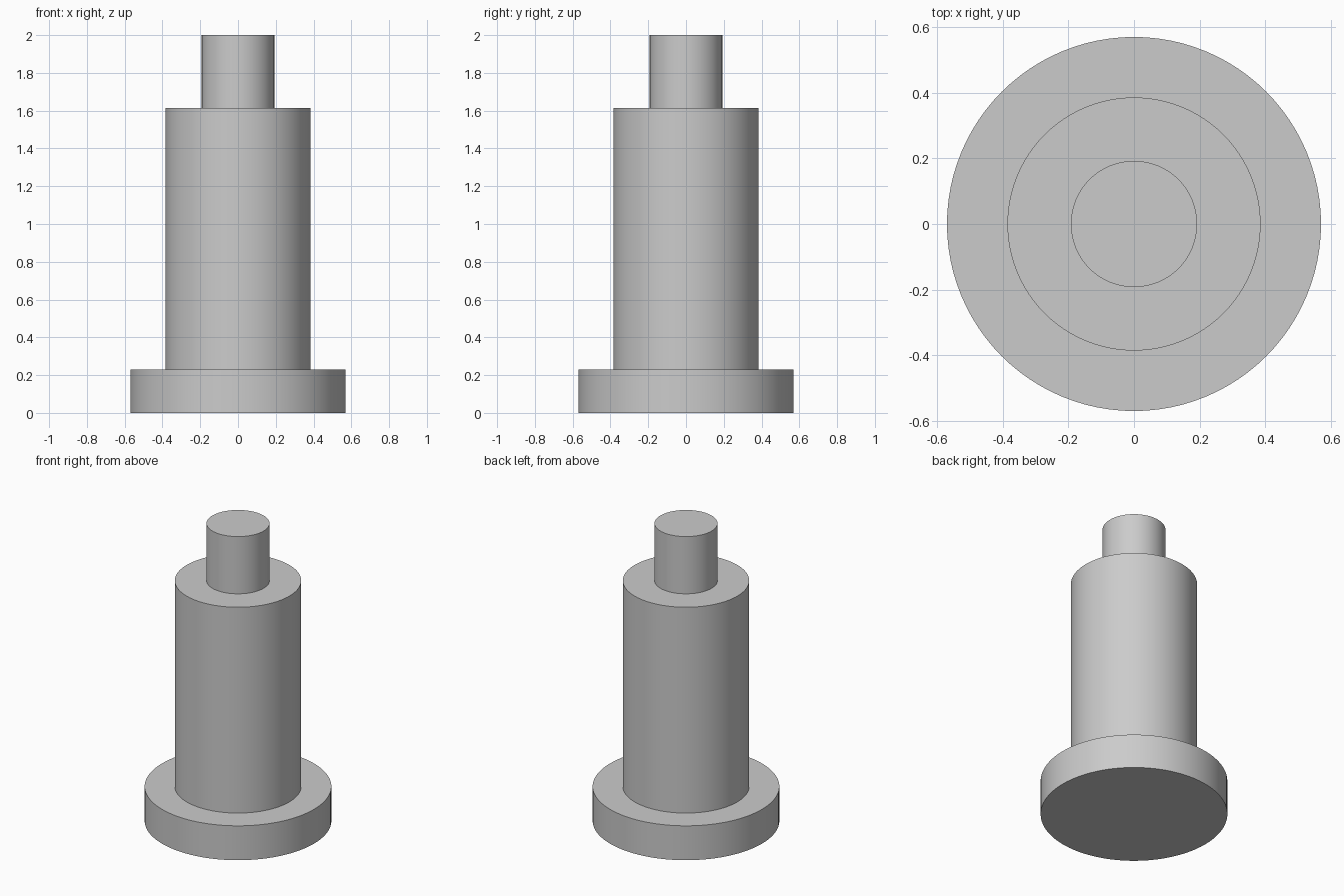
import bpy
import math

cube = bpy.data.objects.get("Cube")
if cube:
    bpy.data.objects.remove(cube, do_unlink=True)

grey = bpy.data.materials.new("plain grey")
grey.use_nodes = True
colour = (0.6, 0.6, 0.6, 1)
grey.diffuse_color = colour
grey.node_tree.nodes["Principled BSDF"].inputs["Base Color"].default_value = colour


def lathe(name, profile, sides=96):
    """Spin a (radius, height) profile about z and cap both ends."""
    verts = [(r * math.cos(2 * math.pi * i / sides), r * math.sin(2 * math.pi * i / sides), z)
             for r, z in profile for i in range(sides)]
    faces = [tuple(reversed(range(sides)))]
    for ring in range(len(profile) - 1):
        a, b = ring * sides, (ring + 1) * sides
        for i in range(sides):
            j = (i + 1) % sides
            faces.append((a + i, a + j, b + j, b + i))
    faces.append(tuple(range(len(verts) - sides, len(verts))))
    mesh = bpy.data.meshes.new(name)
    mesh.from_pydata(verts, [], faces)
    mesh.materials.append(grey)
    obj = bpy.data.objects.new(name, mesh)
    bpy.context.collection.objects.link(obj)
    bpy.ops.object.select_all(action="DESELECT")
    obj.select_set(True)
    bpy.context.view_layer.objects.active = obj
    bpy.ops.object.shade_smooth_by_angle(angle=math.radians(30))
    return obj


# One turned piece: wide flange, main barrel and narrow end pin
FLANGE_R, BARREL_R, PIN_R = 0.569, 0.385, 0.192
FLANGE_TOP, BARREL_TOP, PIN_TOP = 0.231, 1.615, 2.0
lathe("stepped_shaft", [
    (FLANGE_R, 0), (FLANGE_R, FLANGE_TOP),
    (BARREL_R, FLANGE_TOP), (BARREL_R, BARREL_TOP),
    (PIN_R, BARREL_TOP), (PIN_R, PIN_TOP),
])
